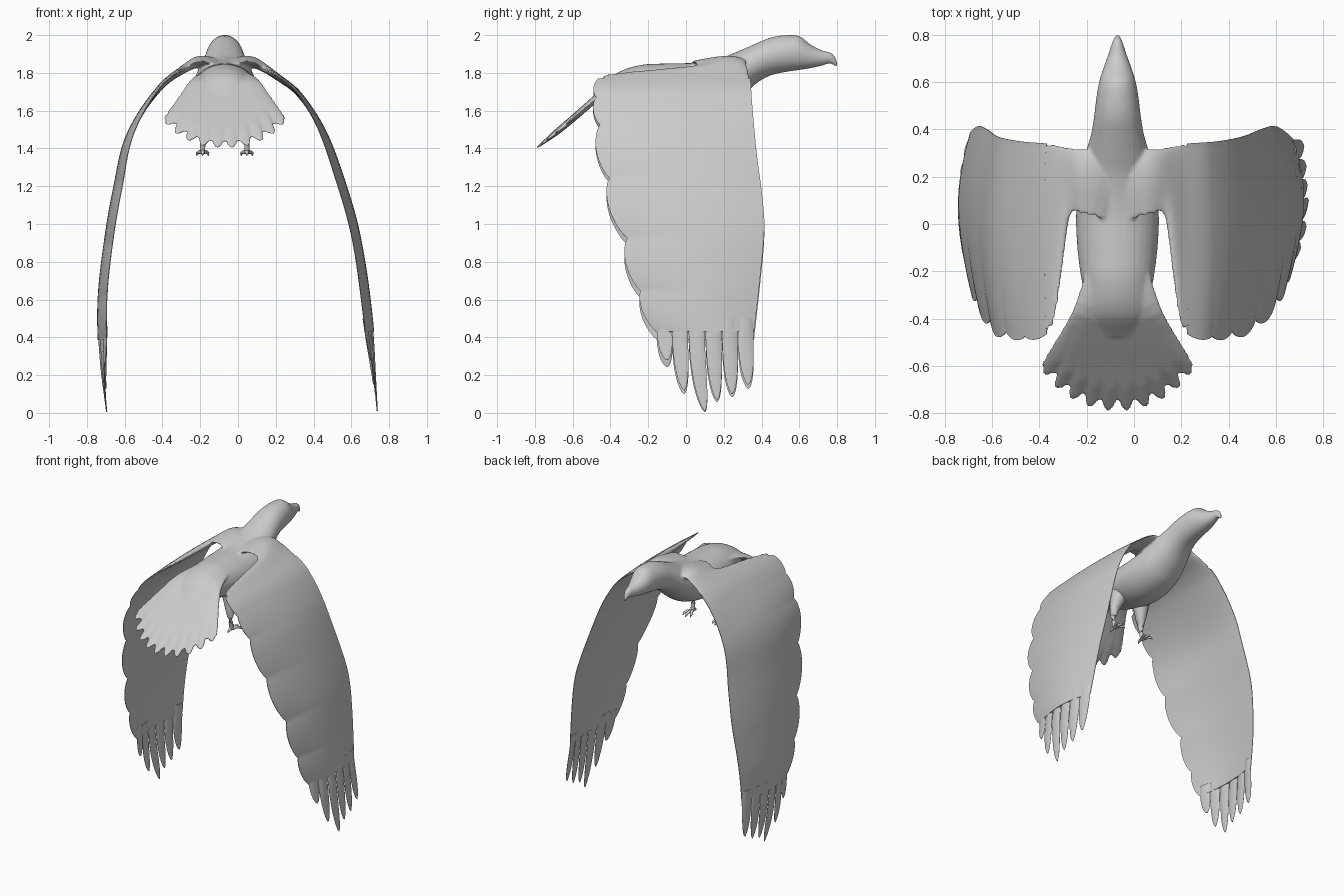
import bpy, bmesh, math
from mathutils import Vector

if "Cube" in bpy.data.objects:
    bpy.data.objects.remove(bpy.data.objects["Cube"])

CX = -0.07  # body centre line

grey = bpy.data.materials.new("plain grey")
grey.diffuse_color = (0.6, 0.6, 0.6, 1)
grey.use_nodes = True
grey.node_tree.nodes["Principled BSDF"].inputs["Base Color"].default_value = grey.diffuse_color


def interp(table, t):
    """Smooth curve through rows of (t, a, b, ...)."""
    n = len(table)
    i = 0
    while i < n - 2 and t > table[i + 1][0]:
        i += 1
    p, q = table[i], table[i + 1]
    h = q[0] - p[0]
    f = (t - p[0]) / h

    def slope(k, c):
        a, b = table[max(k - 1, 0)], table[min(k + 1, n - 1)]
        return (b[c] - a[c]) / (b[0] - a[0])
    out = []
    for c in range(1, len(p)):
        if f < 0 or f > 1:
            out.append(p[c] + (q[c] - p[c]) * f)
            continue
        m0, m1 = slope(i, c) * h, slope(i + 1, c) * h
        out.append((2*f**3 - 3*f**2 + 1) * p[c] + (f**3 - 2*f**2 + f) * m0
                   + (3*f**2 - 2*f**3) * q[c] + (f**3 - f**2) * m1)
    return out


def loft(name, rings, angle=60):
    """Skin a list of closed rings and cap both ends."""
    bm = bmesh.new()
    vs = [[bm.verts.new(p) for p in r] for r in rings]
    n = len(vs[0])
    for a, b in zip(vs, vs[1:]):
        for i in range(n):
            j = (i + 1) % n
            bm.faces.new((a[i], a[j], b[j], b[i]))
    bm.faces.new(vs[0])
    bm.faces.new(vs[-1])
    bmesh.ops.recalc_face_normals(bm, faces=bm.faces)
    me = bpy.data.meshes.new(name)
    bm.to_mesh(me)
    bm.free()
    me.materials.append(grey)
    ob = bpy.data.objects.new(name, me)
    bpy.context.collection.objects.link(ob)
    bpy.ops.object.select_all(action='DESELECT')
    ob.select_set(True)
    bpy.context.view_layer.objects.active = ob
    bpy.ops.object.shade_smooth_by_angle(angle=math.radians(angle))
    return ob


def lens(v):
    return max(math.sin(math.pi * v), 0.03) ** 0.6


def sheet_ring(point, thick, n=16, profile=lens):
    """Closed thin section; point(v) gives (position, normal) across the sheet."""
    top, low = [], []
    for j in range(n + 1):
        v = 0.5 - 0.5 * math.cos(math.pi * j / n)
        p, nor = point(v)
        t = thick(v) * profile(v)
        top.append(p + nor * t)
        low.append(p - nor * t)
    return top + low[::-1]


def tube(name, pts, radii, sides=12):
    rings = []
    for i, p in enumerate(pts):
        d = Vector(pts[min(i + 1, len(pts) - 1)]) - Vector(pts[max(i - 1, 0)])
        q = d.to_track_quat('Z', 'Y')
        rings.append([Vector(p) + q @ Vector((radii[i] * math.cos(a), radii[i] * math.sin(a), 0))
                      for a in (2 * math.pi * k / sides for k in range(sides))])
    return loft(name, rings)


# Body, neck, head and beak: y, top, bottom, half width
BODY = [(-.48, 1.69, 1.66, .07), (-.38, 1.79, 1.68, .12), (-.25, 1.84, 1.62, .15),
        (-.1, 1.85, 1.575, .17), (.05, 1.855, 1.57, .175), (.2, 1.885, 1.61, .16),
        (.3, 1.925, 1.68, .135), (.38, 1.96, 1.75, .112), (.45, 1.988, 1.787, .10),
        (.53, 2.0, 1.805, .09), (.6, 1.995, 1.815, .078), (.66, 1.95, 1.825, .06),
        (.72, 1.92, 1.838, .038), (.765, 1.908, 1.85, .024), (.788, 1.89, 1.835, .014),
        (.801, 1.86, 1.826, .007)]
rings = []
for i in range(91):
    y = -.48 + 1.281 * i / 90
    hi, lo, w = interp(BODY, y)
    rings.append([(CX + w * math.cos(a), y, (hi + lo) / 2 + (hi - lo) / 2 * math.sin(a))
                  for a in (2 * math.pi * k / 32 for k in range(32))])
body = loft("body", rings)
merged = []  # parts that flow into the body

# Wings: span path (arc length, x, z), shared outline in (arc length, y)
PATHS = {
    "right": [(-.15, -.09, 1.81), (-.06, -.01, 1.85), (0, .05, 1.86), (.06, .106, 1.845),
              (.18, .2, 1.785), (.337, .32, 1.69), (.576, .45, 1.49), (.875, .555, 1.21),
              (1.155, .63, .94), (1.55, .69, .55), (2.09, .737, .01)],
    "left": [(-.15, -.05, 1.81), (-.06, -.13, 1.85), (0, -.19, 1.86), (.06, -.246, 1.845),
             (.27, -.41, 1.725), (.577, -.575, 1.47), (.875, -.645, 1.18),
             (1.14, -.69, .92), (1.46, -.725, .6), (1.78, -.72, .28), (2.09, -.695, .005)]}
LEAD = [(-.15, .30), (0, .315), (.06, .32), (.18, .338), (.4, .35), (.7, .375), (.9, .40),
        (1.1, .415), (1.35, .395), (1.67, .36)]
# Root rows: index, leading s, trailing s, trailing y
ROOT = [(0, -.15, -.15, .0), (1, -.05, .03, .04), (2, 0, .065, .05), (3, .04, .095, .02),
        (4, .08, .11, -.06), (5, .11, .13, -.2), (6, .14, .155, -.35), (7, .175, .175, -.43)]
NOTCH = [(.2, -.455), (.36, -.475), (.53, -.455), (.83, -.405), (1.165, -.31),
         (1.45, -.24), (1.67, -.155)]
# Finger feathers: base y, tip y, tip s
FINGERS = [(-.115, -.10, 1.82), (-.033, -.01, 1.98), (.055, .10, 2.09),
           (.145, .165, 2.03), (.232, .245, 2.0), (.315, .33, 1.95)]
CAMBER = [(-.15, 0), (.25, 0), (.7, .03), (1.2, .035), (1.65, .035), (1.9, .015), (2.1, 0)]


def on_path(side, s, y, v):
    """Point on the wing sheet, bowed outward at mid chord."""
    x, z = interp(PATHS[side], s)
    x2, z2 = interp(PATHS[side], s + .01)
    nor = Vector((z - z2, 0, x2 - x)).normalized() * (1 if side == "right" else -1)
    bow = interp(CAMBER, s)[0] * (math.sin(math.pi * min(max(v, 0), 1)) - .85)
    return Vector((x, y, z)) + nor * bow, nor


rows = [tuple(interp(ROOT, k / 4)) for k in range(29)]
for (s0, y0), (s1, y1) in zip(NOTCH, NOTCH[1:]):
    for k in range(14):
        f = k / 14
        s = s0 + (s1 - s0) * f
        rows.append((s, s, y0 + (y1 - y0) * f - .15 * (s1 - s0) * math.sin(math.pi * f) ** .7))
rows.append((1.67, 1.67, -.155))

for side in PATHS:
    rings = []
    for sl, st, yt in rows:
        yl = interp(LEAD, sl)[0]
        rings.append(sheet_ring(
            lambda v: on_path(side, st + (sl - st) * v, yt + (yl - yt) * v, v),
            lambda v: .013 + .03 * v * math.exp(-max(sl, 0) / .15)))
    merged.append(loft(side + "_wing_root", rings[:40]))
    loft(side + "_wing", rings[30:])
    for n, (yb, yt, tip) in enumerate(FINGERS):
        rings = []
        for k in range(19):
            f = math.sin(k / 18 * math.pi / 2)
            s, yc = 1.6 + (tip - 1.6) * f, yb + (yt - yb) * f ** 2
            w = .042 * max(1 - f ** 3.5, .004) ** .6
            rings.append(sheet_ring(
                lambda v: on_path(side, s, yc + w * (2 * v - 1),
                                  (yc + w * (2 * v - 1) + .155) / .515),
                lambda v: .003 + .009 * (1 - f), 8))
        loft(f"{side}_finger_feather_{n + 1}", rings)

# Tail fan with ten rounded feather tips
TAIL_Z = [(-.80, 1.395), (-.62, 1.54), (-.47, 1.67), (-.36, 1.755), (-.2, 1.79), (-.1, 1.79)]
rings = []
for i in range(161):
    u = -1 + 2 * i / 160
    r = .337 + .057 * abs(math.sin(5 * math.pi * (u + 1))) ** .9
    if abs(u) > .95:
        r = .39 - .02 * (abs(u) - .95) / .05
    a = math.radians(60) * u
    end = Vector((r * math.sin(a), -.4 - r * math.cos(a)))
    start, mid = Vector((.12 * u, -.12)), Vector((.155 * u, -.37))

    def tail_point(v):
        p = start * (1 - v) ** 2 + mid * 2 * v * (1 - v) + end * v * v
        return Vector((CX + p.x, p.y, interp(TAIL_Z, p.y)[0])), Vector((0, -.5, .86))
    rings.append(sheet_ring(tail_point, lambda v: .024 - .008 * v, 18,
                            lambda v: min(1, .25 + 6 * (1 - v)) * max(1 - u ** 8, .3)))
merged.append(loft("tail", rings))

# Flow wing roots and tail into the body
bpy.ops.object.select_all(action='DESELECT')
for ob in merged + [body]:
    ob.select_set(True)
bpy.context.view_layer.objects.active = body
bpy.ops.object.join()
remesh = body.modifiers.new("blend", 'REMESH')
remesh.mode = 'VOXEL'
remesh.voxel_size = .007
remesh.use_smooth_shade = True
smooth = body.modifiers.new("soften", 'SMOOTH')
smooth.factor = .5
smooth.iterations = 10

# Legs, feet and toes
for side, d in (("left", -1), ("right", 1)):
    x = CX + d * .117
    tube(side + "_leg",
         [(x - d * .03, -.11, 1.68), (x - d * .02, -.13, 1.60), (x - d * .006, -.148, 1.53),
          (x, -.155, 1.47), (x, -.15, 1.43), (x, -.14, 1.375)],
         [.06, .05, .034, .02, .014, .013])
    for n, (dx, dy) in enumerate(((-.028, .065), (0, .08), (.028, .065), (0, -.04))):
        tube(f"{side}_toe_{n + 1}",
             [(x, -.14, 1.378), (x + dx * .6, -.14 + dy * .5, 1.382),
              (x + dx, -.14 + dy * .85, 1.375), (x + dx * 1.1, -.14 + dy, 1.362)],
             [.011, .010, .008, .002], 8)
